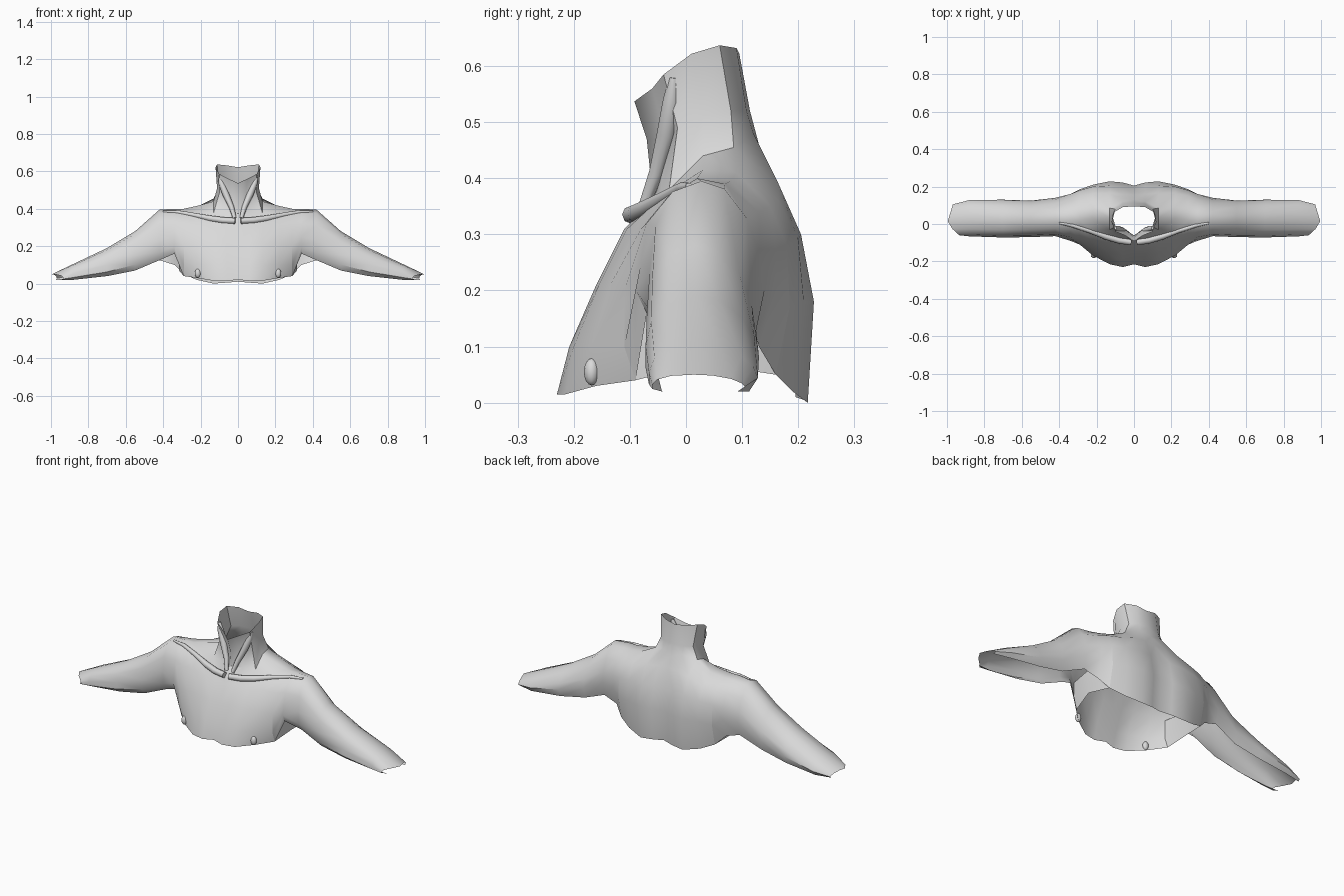
import bpy, bmesh, math

cube = bpy.data.objects.get("Cube")
if cube:
    bpy.data.objects.remove(cube, do_unlink=True)

# One clay grey material
clay = bpy.data.materials.new("clay_grey")
clay.use_nodes = True
GREY = (0.7, 0.7, 0.7, 1)
clay.diffuse_color = GREY
clay.node_tree.nodes["Principled BSDF"].inputs["Base Color"].default_value = GREY
clay.node_tree.nodes["Principled BSDF"].inputs["Roughness"].default_value = 0.6

# Torso sections: x, then (y, z) from front hem over the shoulder to back hem
TORSO = [
    (0.0, [(-.215, .02), (-.2, .1), (-.155, .2), (-.115, .3), (-.06, .375), (.03, .45),
           (.13, .46), (.155, .4), (.185, .3), (.205, .18), (.195, .01)]),
    (.06, [(-.23, .015), (-.208, .1), (-.16, .21), (-.11, .31), (-.045, .375), (.03, .45),
           (.12, .48), (.16, .4), (.2, .3), (.222, .18), (.21, .005)]),
    (.13, [(-.215, .015), (-.2, .1), (-.155, .21), (-.105, .31), (-.03, .38), (.03, .44),
           (.085, .455), (.165, .39), (.205, .3), (.228, .18), (.217, 0)]),
    (.22, [(-.16, .03), (-.168, .1), (-.135, .21), (-.09, .31), (-.04, .37), (.03, .415),
           (.09, .41), (.165, .36), (.2, .29), (.21, .18), (.19, .02)]),
    (.29, [(-.09, .04), (-.11, .1), (-.11, .2), (-.08, .31), (-.03, .37), (.02, .4),
           (.08, .395), (.15, .35), (.18, .28), (.185, .17), (.16, .05)]),
    (.34, [(-.07, .16), (-.09, .2), (-.08, .25), (-.07, .32), (-.03, .37), (.02, .4),
           (.07, .39), (.13, .34), (.16, .27), (.16, .2), (.13, .1)]),
]
# Arm: one unit section, scaled at each station (x, y front, y back, z low, z top)
ARM_UNIT = [(.12, 0), (0, .15), (0, .4), (.05, .7), (.2, .93), (.45, 1),
            (.65, .95), (.85, .75), (.96, .5), (1, .28), (.92, 0)]
ARM = [(.42, -.065, .14, .125, .395), (.55, -.07, .125, .07, .28), (.7, -.072, .13, .04, .19),
       (.88, -.066, .128, .02, .105), (1.0, -.06, .105, .02, .05)]
# Neck rows from front centre round to back centre
NECK = [
    [(0, -.07, .47), (.04, -.035, .465), (.098, -.015, .49), (.112, .03, .51),
     (.1, .08, .52), (.06, .108, .52), (0, .114, .52)],
    [(0, -.092, .537), (.05, -.06, .56), (.1, -.04, .585), (.12, .01, .622),
     (.112, .06, .637), (.06, .09, .632), (0, .095, .622)],
]


def bridge(bm, a, b, skip=()):
    for i in range(len(a) - 1):
        if i not in skip:
            bm.faces.new((a[i], a[i + 1], b[i + 1], b[i]))


def finish(ob, angle):
    ob.data.materials.append(clay)
    bpy.ops.object.select_all(action="DESELECT")
    ob.select_set(True)
    bpy.context.view_layer.objects.active = ob
    bpy.ops.object.shade_smooth_by_angle(angle=math.radians(angle))


# Half body shell
bm = bmesh.new()
rows = [[bm.verts.new((x, y, z)) for y, z in pts] for x, pts in TORSO]
for x, yf, yb, z0, z1 in ARM:
    row = []
    for u, v in ARM_UNIT:
        y = yf + u * (yb - yf)
        skew = (abs(y) * (1.1 if y < 0 else .3)) if x == 1.0 else 0
        row.append(bm.verts.new((x - skew, y, z0 + v * (z1 - z0))))
    rows.append(row)
for k in range(len(rows) - 1):
    bridge(bm, rows[k], rows[k + 1], skip=(4, 5) if k < 2 else ())

# Neck rises from the opening left in the shell
ring = [rows[0][4], rows[1][4], rows[2][4], rows[2][5], rows[2][6], rows[1][6], rows[0][6]]
for pts in NECK:
    upper = [bm.verts.new(p) for p in pts]
    bridge(bm, ring, upper)
    ring = upper

# Side wall of the ribs below the armpit
side = rows[4]
middle = [bm.verts.new((.315, .03, z)) for z in (.07, .12, .2)]
bridge(bm, side[0:3], middle)
bridge(bm, middle, [side[10], side[9], side[8]])

bmesh.ops.delete(bm, geom=[v for v in bm.verts if not v.link_faces], context="VERTS")
bmesh.ops.recalc_face_normals(bm, faces=bm.faces)
# Outward means the upper shoulder faces point up
shoulder = next(f for f in bm.faces if rows[4][5] in f.verts and rows[5][6] in f.verts)
if shoulder.normal.z < 0:
    bmesh.ops.reverse_faces(bm, faces=bm.faces)
mesh = bpy.data.meshes.new("body_shell")
bm.to_mesh(mesh)
bm.free()
body = bpy.data.objects.new("body_shell", mesh)
bpy.context.collection.objects.link(body)
mirror = body.modifiers.new("mirror", "MIRROR")
mirror.use_clip = True
mirror.merge_threshold = 0.0005
finish(body, 40)


# Tapered ridges under the skin
def ridge(name, points):
    curve = bpy.data.curves.new(name, "CURVE")
    curve.dimensions = "3D"
    curve.bevel_depth = 1.0
    curve.bevel_resolution = 2
    curve.use_fill_caps = True
    spline = curve.splines.new("POLY")
    spline.points.add(len(points) - 1)
    for p, (x, y, z, r) in zip(spline.points, points):
        p.co = (x, y, z, 1)
        p.radius = r
    curve.materials.append(clay)
    ob = bpy.data.objects.new(name, curve)
    bpy.context.collection.objects.link(ob)


COLLARBONE = [(.015, -.098, .335, .016), (.08, -.088, .338, .017), (.15, -.068, .348, .016),
              (.24, -.036, .367, .012), (.33, -.008, .383, .01), (.4, .005, .386, .006)]
NECK_MUSCLE = [(.018, -.075, .35, .01), (.035, -.052, .41, .014), (.066, -.034, .48, .018),
               (.09, -.025, .54, .016), (.1, -.022, .58, .008)]
for label, s in (("left", 1), ("right", -1)):
    for part, path in (("collarbone", COLLARBONE), ("neck_muscle", NECK_MUSCLE)):
        ridge(f"{label}_{part}", [(s * x, y, z, r) for x, y, z, r in path])
    # Small chest bump
    bpy.ops.mesh.primitive_uv_sphere_add(segments=12, ring_count=8, radius=1,
                                         location=(s * .215, -.168, .055))
    bump = bpy.context.object
    bump.name = f"{label}_chest_bump"
    bump.scale = (.016, .014, .024)
    finish(bump, 60)
